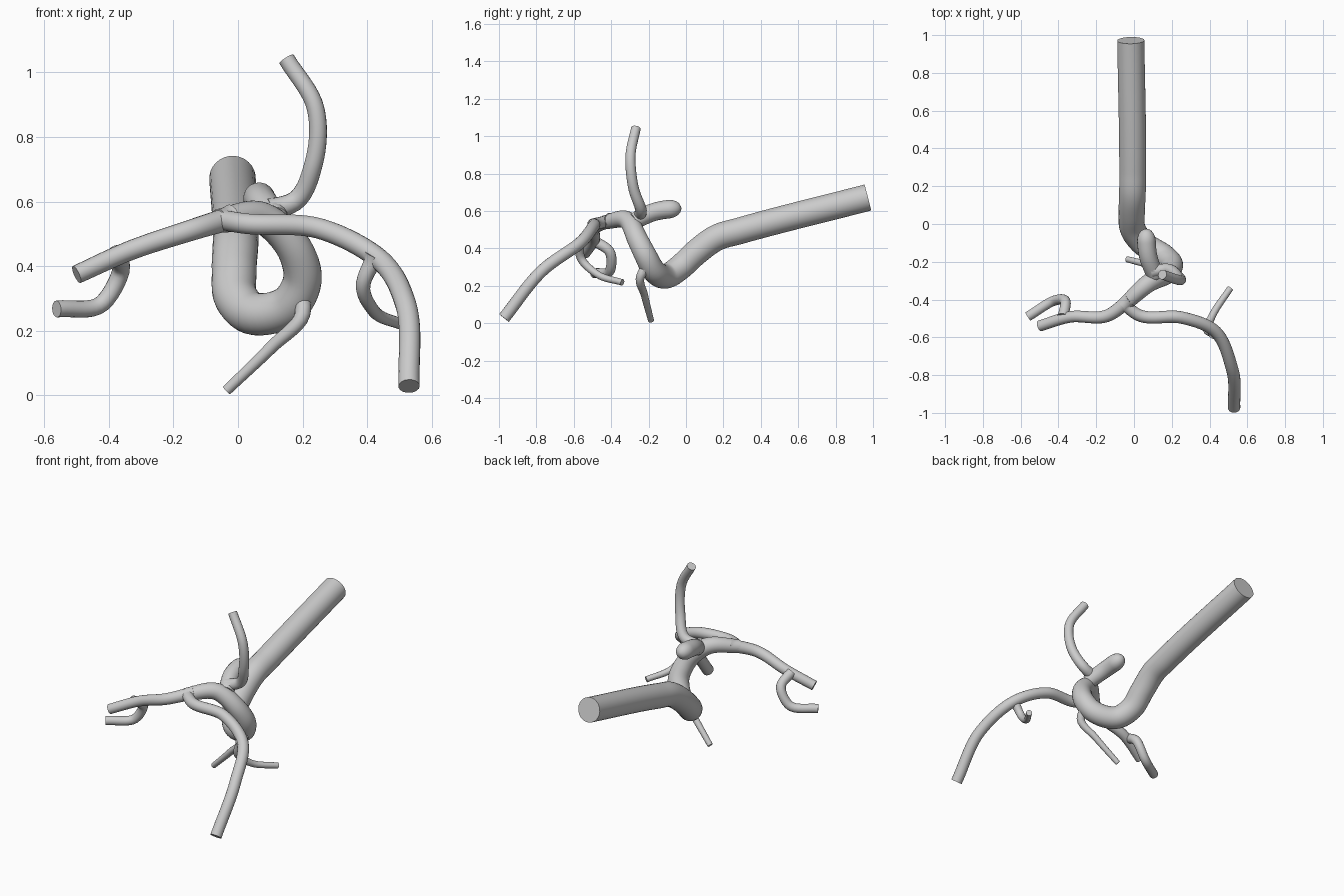
import bpy, bmesh, math
from mathutils import Vector

if "Cube" in bpy.data.objects:
    bpy.data.objects.remove(bpy.data.objects["Cube"])


def sample(pts, step=0.02):
    """Smooth curve through the given points."""
    P = [Vector(p) for p in pts]
    n = len(P)
    d = [(b - a).length for a, b in zip(P, P[1:])]
    s = [(P[i + 1] - P[i]) / d[i] for i in range(n - 1)]
    T = [s[0]] + [(s[i - 1] * d[i] + s[i] * d[i - 1]) / (d[i] + d[i - 1])
                  for i in range(1, n - 1)] + [s[-1]]
    out = []
    for i in range(n - 1):
        k = max(2, round(d[i] / step))
        for j in range(k):
            t = j / k
            h = t * t * (3 - 2 * t)
            out.append(P[i].lerp(P[i + 1], h)
                       + d[i] * t * (1 - t) * (T[i] * (1 - t) - T[i + 1] * t))
    return out + [P[-1]]


def tube(name, pts, r0, r1, power=0.3, sides=18, rounded=False):
    """Capped tube; radius runs from r0 to r1, quickly for a low power."""
    C = sample(pts, 0.008 if rounded else 0.02)
    bm = bmesh.new()
    rings, u = [], None
    for i, c in enumerate(C):
        t = (C[min(i + 1, len(C) - 1)] - C[max(i - 1, 0)]).normalized()
        u = t.orthogonal() if u is None else u - t * u.dot(t)
        u.normalize()
        v = t.cross(u)
        f = i / (len(C) - 1)
        r = r0 + (r1 - r0) * f ** power
        if rounded:
            r *= math.sqrt(1.02 - max(0, f * 4 - 3) ** 2)
        rings.append([bm.verts.new(c + r * (u * math.cos(a) + v * math.sin(a)))
                      for a in (math.tau * k / sides for k in range(sides))])
    for a, b in zip(rings, rings[1:]):
        for k in range(sides):
            m = (k + 1) % sides
            bm.faces.new((a[k], a[m], b[m], b[k]))
    bm.faces.new(rings[0][::-1])
    bm.faces.new(rings[-1])
    bmesh.ops.recalc_face_normals(bm, faces=bm.faces)
    me = bpy.data.meshes.new(name)
    bm.to_mesh(me)
    bm.free()
    ob = bpy.data.objects.new(name, me)
    bpy.context.collection.objects.link(ob)
    return ob


# Main trunk: straight inlet, S-bend, loop, then forward to the fork
trunk = tube("artery_tree", [
    (-.017, .972, .672), (-.007, .28, .492), (-.008, .17, .46), (-.012, .06, .383),
    (-.005, -.03, .3), (.04, -.095, .255), (.165, -.175, .285), (.2, -.215, .36),
    (.182, -.255, .44), (.075, -.315, .55), (-.06, -.435, .54)], .072, .037, 4, 28)

# Blind rounded sac pointing back
sac = tube("sac", [(.115, -.28, .545), (.075, -.17, .595), (.062, -.026, .618)],
           .04, .05, rounded=True)
# Rising branch
upper = tube("upper_branch", [(.1, -.25, .575), (.175, -.24, .6), (.235, -.28, .72),
                              (.24, -.297, .89), (.15, -.268, 1.042)], .036, .026)
# Falling thin branch
lower = tube("lower_branch", [(.195, -.2, .32), (.2, -.243, .25), (.105, -.222, .15),
                              (-.035, -.187, .015)], .036, .016)
# Left arm and its hooked twig
left = tube("left_arm", [(-.02, -.4, .55), (-.14, -.485, .513), (-.34, -.492, .446),
                         (-.5, -.54, .374)], .042, .029)
left_twig = tube("left_twig", [(-.375, -.49, .44), (-.363, -.41, .385), (-.42, -.405, .285),
                               (-.562, -.49, .267)], .03, .026)
# Right arm sweeping forward and down, and its thin twig
right = tube("right_arm", [(-.06, -.42, .545), (.02, -.48, .532), (.25, -.495, .517),
                           (.42, -.56, .435), (.52, -.77, .28), (.53, -.973, .028)],
             .031, .033)
right_twig = tube("right_twig", [(.425, -.575, .43), (.388, -.56, .345), (.42, -.475, .262),
                                 (.51, -.34, .218)], .034, .017)
branches = [sac, upper, lower, left, left_twig, right, right_twig]

# Fuse every branch into one continuous skin
for b in branches:
    m = trunk.modifiers.new("join_" + b.name, 'BOOLEAN')
    m.operation, m.solver, m.object = 'UNION', 'EXACT', b
bpy.ops.object.select_all(action='DESELECT')
bpy.context.view_layer.objects.active = trunk
trunk.select_set(True)
for m in list(trunk.modifiers):
    bpy.ops.object.modifier_apply(modifier=m.name)
for b in branches:
    bpy.data.objects.remove(b)
bpy.ops.object.shade_smooth_by_angle(angle=math.radians(45))
